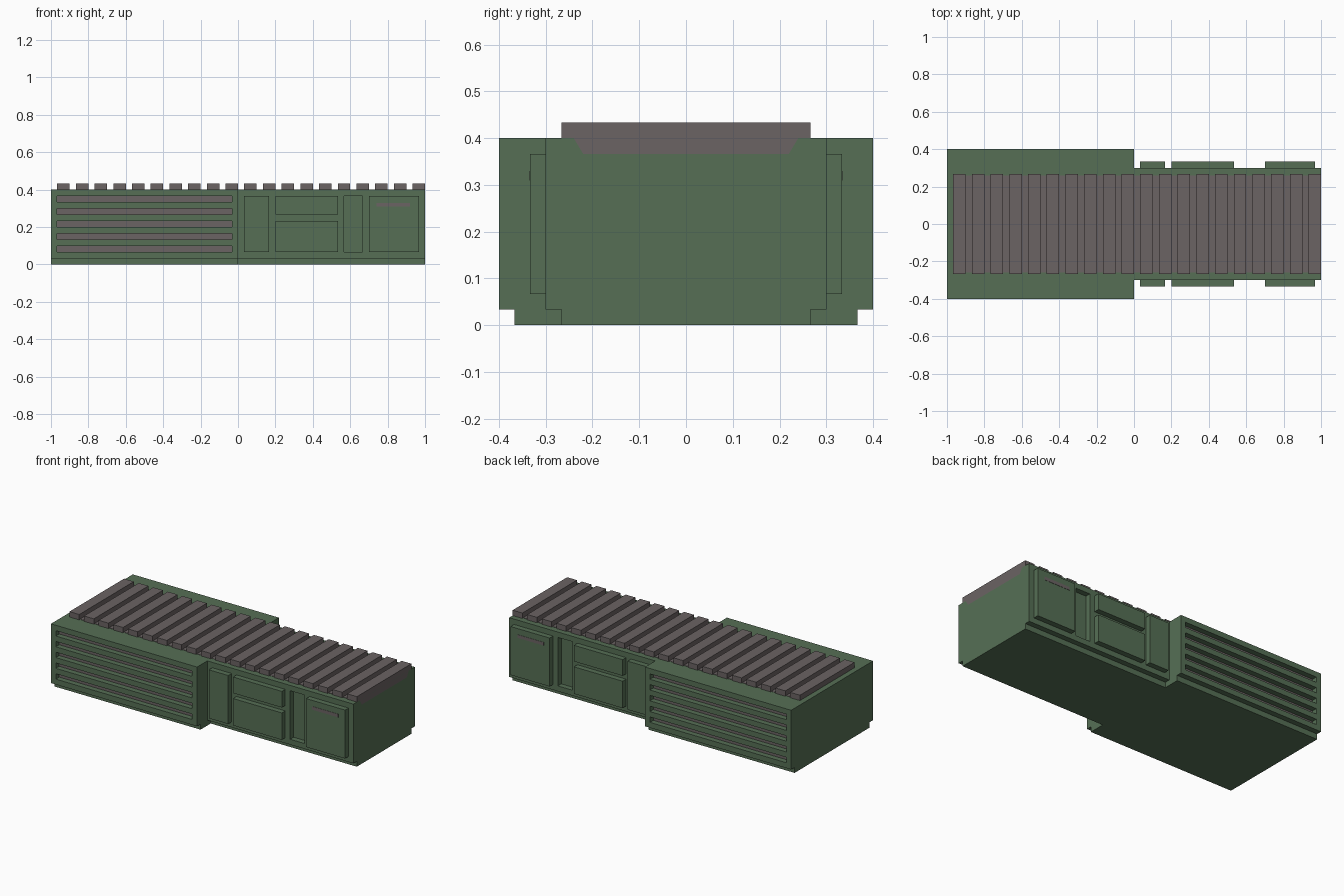
import bpy, bmesh
from mathutils import Matrix, Vector

cube = bpy.data.objects.get("Cube")
if cube:
    bpy.data.objects.remove(cube, do_unlink=True)


def material(name, rgb):
    m = bpy.data.materials.new(name)
    m.use_nodes = True
    m.diffuse_color = (*rgb, 1)
    m.node_tree.nodes["Principled BSDF"].inputs["Base Color"].default_value = (*rgb, 1)
    return m


GREEN = material("muted_green", (0.093, 0.159, 0.091))
BROWN = material("grey_brown", (0.147, 0.126, 0.126))
U = 1 / 30  # basic module of the design


def finish(name, bm, *mats):
    bmesh.ops.recalc_face_normals(bm, faces=bm.faces)
    mesh = bpy.data.meshes.new(name)
    bm.to_mesh(mesh)
    bm.free()
    for m in mats:
        mesh.materials.append(m)
    ob = bpy.data.objects.new(name, mesh)
    bpy.context.scene.collection.objects.link(ob)
    return ob


def add_box(bm, lo, hi):
    lo, hi = Vector(lo), Vector(hi)
    mat = Matrix.Translation((lo + hi) / 2) @ Matrix.Diagonal((*(hi - lo), 1))
    bmesh.ops.create_cube(bm, size=1, matrix=mat)


def add_both_sides(bm, x0, x1, z0, z1, inner, outer):
    add_box(bm, (x0, inner, z0), (x1, outer, z1))
    add_box(bm, (x0, -outer, z0), (x1, -inner, z1))


def stepped_block(name, wide, narrow, z0, z1):
    # T-shaped plan: wide half on the right, narrow half on the left
    half = [(1, narrow), (0, narrow), (0, wide), (-1, wide)]
    plan = half + [(x, -y) for x, y in reversed(half)]
    bm = bmesh.new()
    face = bm.faces.new([bm.verts.new((x, y, z0)) for x, y in plan])
    top = bmesh.ops.extrude_face_region(bm, geom=[face])["geom"]
    bmesh.ops.translate(bm, vec=(0, 0, z1 - z0),
                        verts=[v for v in top if isinstance(v, bmesh.types.BMVert)])
    return finish(name, bm, GREEN, BROWN)


# Plinth and main housing
stepped_block("plinth", 0.4 - U, 0.3 - U, 0, U)
body = stepped_block("housing", 0.4, 0.3, U, 0.4)

# Cut the long side vents and the narrow side niche
bm = bmesh.new()
for i in range(5):
    z = U * (2 + 2 * i)
    add_both_sides(bm, -1 + U, -U, z, z + U, 0.4 - U, 0.45)
add_both_sides(bm, 17 * U, 20 * U, 2 * U, 11 * U, 0.3 - U, 0.35)
cutter = finish("vent_cutter", bm, GREEN)
cutter.hide_render = True
mod = body.modifiers.new("vents", "BOOLEAN")
mod.operation = "DIFFERENCE"
mod.solver = "EXACT"
mod.object = cutter
bpy.context.view_layer.objects.active = body
bpy.ops.object.modifier_apply(modifier=mod.name)
bpy.data.objects.remove(cutter, do_unlink=True)

# The backs of the vents are brown
for p in body.data.polygons:
    at_back = abs(abs(p.center.y) - (0.4 - U)) < 0.002 and abs(p.normal.y) > 0.9
    p.material_index = 1 if at_back and p.center.x < 0 else 0

# Raised access panels on both narrow sides
panels = [("tall_panels", 1, 5, 2, 11), ("upper_panels", 6, 16, 8, 11),
          ("lower_panels", 6, 16, 2, 7), ("end_panels", 21, 29, 2, 11)]
for name, x0, x1, z0, z1 in panels:
    bm = bmesh.new()
    add_both_sides(bm, x0 * U, x1 * U, z0 * U, z1 * U, 0.3, 0.3 + U)
    finish(name, bm, GREEN)

# Row of roof slats
bm = bmesh.new()
for i in range(20):
    x = -1 + U + 0.1 * i
    add_box(bm, (x, -8 * U, 0.4), (x + 2 * U, 8 * U, 0.4 + U))
finish("roof_slats", bm, BROWN)

# Brown bed showing between the slats
bm = bmesh.new()
add_box(bm, (-1 + U, -0.26, 0.399), (0.999, 0.26, 0.402))
finish("slat_bed", bm, BROWN)

# Painted band on the narrow end, tapering downwards
bm = bmesh.new()
outline = [(-0.24, 0.4), (-0.22, 0.4 - U), (0.22, 0.4 - U), (0.24, 0.4)]
bm.faces.new([bm.verts.new((1.001, y, z)) for y, z in outline])
end_band = finish("end_band", bm, BROWN)
end_band.data.polygons[0].flip() if end_band.data.polygons[0].normal.x < 0 else None

# Small painted marks on the end panels
bm = bmesh.new()
add_both_sides(bm, 0.74, 0.92, 0.31, 0.33, 0.332, 0.335)
finish("panel_marks", bm, BROWN)
